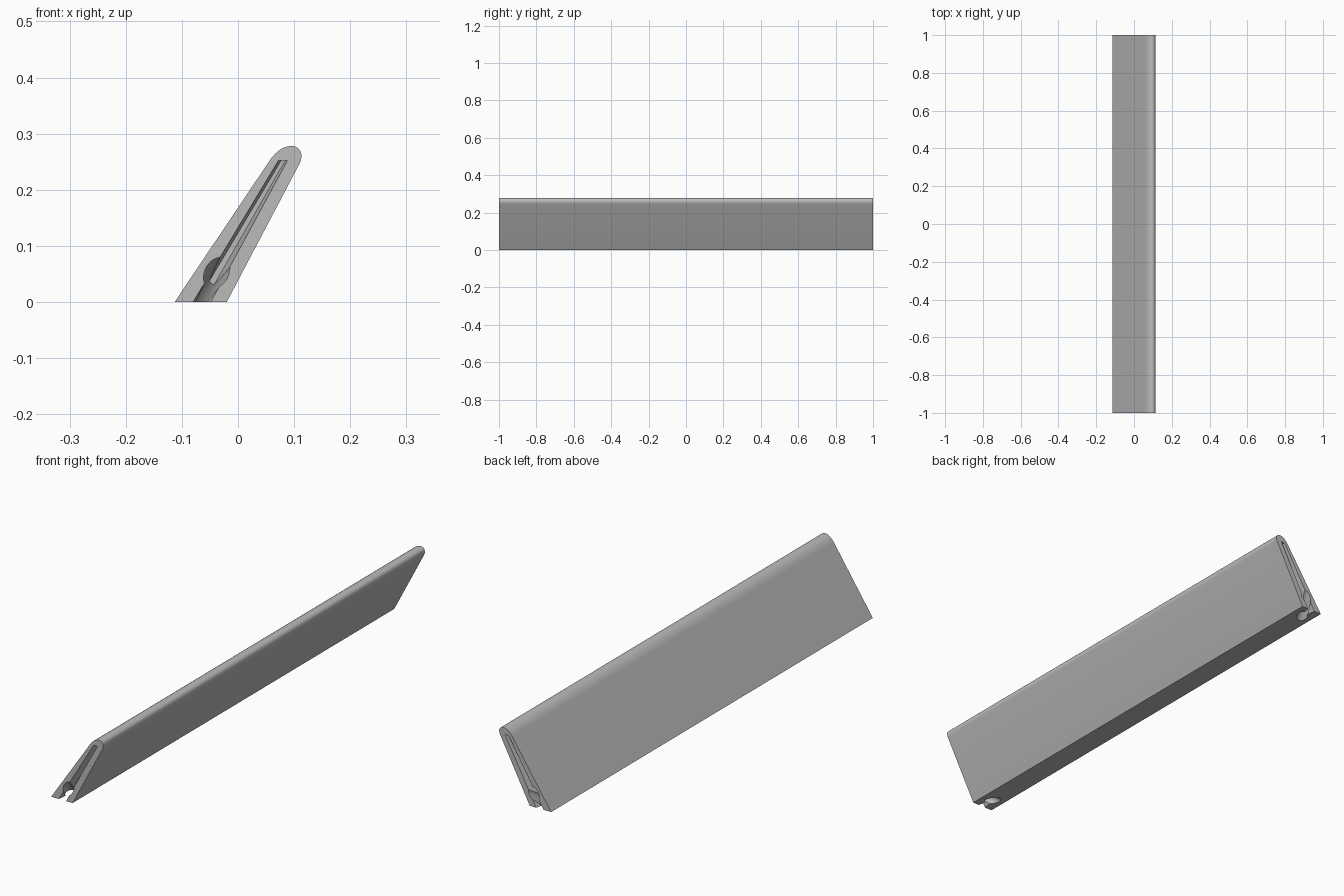
import bpy, bmesh
from mathutils import Vector

cube = bpy.data.objects.get("Cube")
if cube:
    bpy.data.objects.remove(cube, do_unlink=True)

grey = bpy.data.materials.new("plain grey")
grey.use_nodes = True
colour = (0.5, 0.5, 0.5, 1)
grey.diffuse_color = colour
grey.node_tree.nodes["Principled BSDF"].inputs["Base Color"].default_value = colour


def loft(name, ends):
    """Closed solid between two matching outlines given as (outline, y)."""
    bm = bmesh.new()
    a, b = [[bm.verts.new((x, y, z)) for x, z in outline] for outline, y in ends]
    n = len(a)
    bm.faces.new(a)
    bm.faces.new(b[::-1])
    for i in range(n):
        j = (i + 1) % n
        bm.faces.new((a[j], a[i], b[i], b[j]))
    bmesh.ops.recalc_face_normals(bm, faces=bm.faces)
    mesh = bpy.data.meshes.new(name)
    bm.to_mesh(mesh)
    bm.free()
    mesh.materials.append(grey)
    obj = bpy.data.objects.new(name, mesh)
    bpy.context.collection.objects.link(obj)
    return obj


def bezier(p0, p1, p2, p3, steps):
    pts = []
    for i in range(steps + 1):
        t = i / steps
        s = 1 - t
        pts.append(tuple(s**3 * a + 3 * s * s * t * b + 3 * s * t * t * c + t**3 * d
                         for a, b, c, d in zip(p0, p1, p2, p3)))
    return pts


# Leaning panel with a rounded upper edge
crest = (0.095, 0.278)
round_top = bezier((0.055, 0.25), (0.066, 0.267), (0.08, 0.278), crest, 10)
round_top += bezier(crest, (0.11, 0.278), (0.118, 0.264), (0.11, 0.247), 10)[1:]
profile = [(-0.113, 0), *round_top, (-0.02, 0)]
panel = loft("leaning_panel", [(profile, -1), (profile, 1)])


def cut(cutter):
    cutter.hide_render = True
    cutter.hide_set(True)
    mod = panel.modifiers.new(cutter.name, 'BOOLEAN')
    mod.operation = 'DIFFERENCE'
    mod.solver = 'EXACT'
    mod.object = cutter


# Tapered slot and slanted round hole at each end
slot_mouth = [(-0.082, -0.003), (0.072, 0.252), (0.088, 0.252), (-0.05, -0.003)]
slot_floor = [(-0.075, -0.003), (0.077, 0.252), (0.084, 0.252), (-0.062, -0.003)]
for side, label in ((-1, "front"), (1, "back")):
    cut(loft(label + "_slot_cutter", [(slot_mouth, side * 1.0005), (slot_floor, side * 0.95)]))
    axis = Vector((0.03, side * 0.06, 0.052))
    bpy.ops.mesh.primitive_cylinder_add(
        vertices=32, radius=0.021, depth=0.26,
        location=Vector((-0.038, side, 0.052)),
        rotation=axis.to_track_quat('Z', 'Y').to_euler())
    hole = bpy.context.object
    hole.name = label + "_hole_cutter"
    hole.data.materials.append(grey)
    cut(hole)

# Bake the cuts, drop the cutters, and smooth the curved edge
bpy.context.view_layer.update()
baked = bpy.data.meshes.new_from_object(panel.evaluated_get(bpy.context.evaluated_depsgraph_get()))
cutters = [m.object for m in panel.modifiers]
panel.modifiers.clear()
panel.data = baked
for c in cutters:
    bpy.data.objects.remove(c, do_unlink=True)
bpy.ops.object.select_all(action='DESELECT')
panel.select_set(True)
bpy.context.view_layer.objects.active = panel
bpy.ops.object.shade_smooth_by_angle(angle=0.5)
